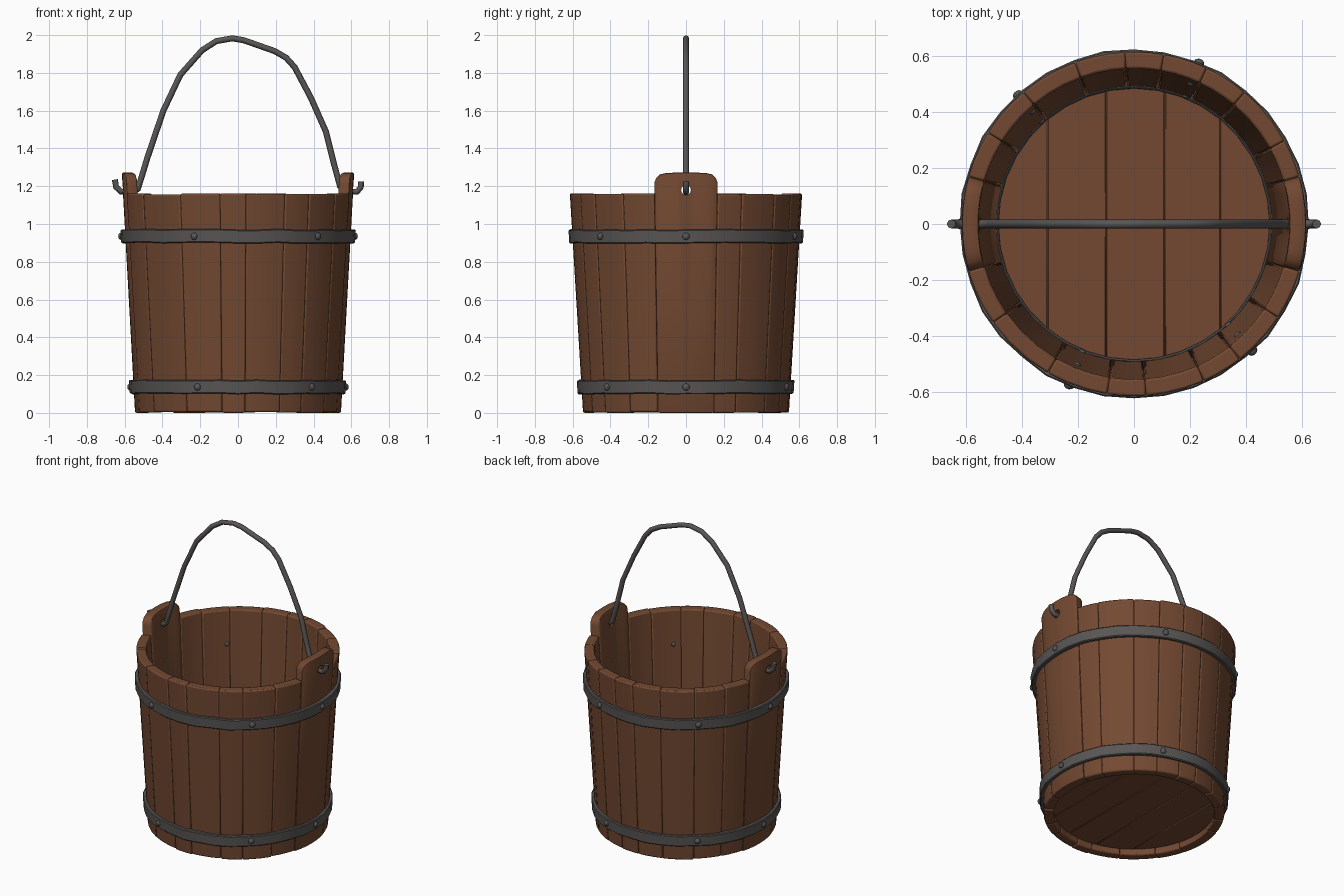
import bpy, bmesh, random
from math import sin, cos, radians
from mathutils import Matrix

random.seed(4)
if "Cube" in bpy.data.objects:
    bpy.data.objects.remove(bpy.data.objects["Cube"])


def material(name, rgb):
    m = bpy.data.materials.new(name)
    m.use_nodes = True
    m.diffuse_color = (*rgb, 1)
    m.node_tree.nodes["Principled BSDF"].inputs["Base Color"].default_value = (*rgb, 1)
    return m


WOOD = material("brown wood", (0.17, 0.066, 0.031))
IRON = material("dark iron", (0.1, 0.093, 0.09))
RIM, THICK = 1.16, 0.06


def outer(z):
    """Outside radius of the tapered wall at height z."""
    return 0.545 + 0.07 * min(z, RIM) / RIM


def make(name, bm, mat, bevel=0, segments=2):
    bmesh.ops.recalc_face_normals(bm, faces=bm.faces)
    me = bpy.data.meshes.new(name)
    bm.to_mesh(me)
    bm.free()
    me.materials.append(mat)
    ob = bpy.data.objects.new(name, me)
    bpy.context.collection.objects.link(ob)
    if bevel:
        mod = ob.modifiers.new("worn edges", "BEVEL")
        mod.width, mod.segments = bevel, segments
        mod.limit_method, mod.angle_limit = "ANGLE", radians(40)
    return ob


def smooth(ob):
    bpy.ops.object.select_all(action="DESELECT")
    ob.select_set(True)
    bpy.context.view_layer.objects.active = ob
    bpy.ops.object.shade_smooth_by_angle(angle=radians(35))


def loft(rings, closed):
    """Skin a list of equal cross-sections; close into a loop or cap the ends."""
    bm = bmesh.new()
    loops = [[bm.verts.new(p) for p in ring] for ring in rings]
    n = len(loops[0])
    for a, b in zip(loops, loops[1:] + (loops[:1] if closed else [])):
        for i in range(n):
            j = (i + 1) % n
            bm.faces.new((a[i], a[j], b[j], b[i]))
    if not closed:
        bm.faces.new(loops[0])
        bm.faces.new(loops[-1])
    return bm


def section(deg, pairs):
    a = radians(deg)
    return [(r * cos(a), r * sin(a), z) for r, z in pairs]


def stave(name, columns, bottom, bevel):
    """Curved board; columns are (angle, top height)."""
    rings = []
    for deg, top in columns:
        r0, r1 = outer(bottom), outer(top)
        rings.append(section(deg, [(r0, bottom), (r1, top),
                                   (r1 - THICK, top), (r0 - THICK, bottom)]))
    return make(name, loft(rings, False), WOOD, bevel)


# Wall staves of uneven width between the two ears
seams = [[16, 29, 50, 65, 80, 93, 110, 130, 148, 164],
         [196, 215, 240, 261, 274, 294, 308, 327, 344]]
count = 0
for run in seams:
    for a, b in zip(run, run[1:]):
        count += 1
        top = RIM + random.uniform(-0.006, 0.003)
        cols = [(a + (b - a) * i / 3, top) for i in range(4)]
        smooth(stave(f"stave_{count:02d}", cols, random.uniform(0, 0.006), 0.008))

# Ear staves: tall boards with rounded shoulders and a hole for the handle
shape = [(-16, 1.22), (-15, 1.245), (-13, 1.263), (-10, 1.27), (-5, 1.272),
         (0, 1.272), (5, 1.272), (10, 1.27), (13, 1.263), (15, 1.245), (16, 1.22)]
for side, turn in (("left", 0), ("right", 180)):
    ear = stave(f"{side}_ear", [(d + turn, z) for d, z in shape], 0, 0.014)
    bm = bmesh.new()
    bmesh.ops.create_cone(bm, cap_ends=True, segments=14, radius1=0.026,
                          radius2=0.026, depth=0.4)
    bmesh.ops.rotate(bm, verts=bm.verts, matrix=Matrix.Rotation(radians(90), 3, "Y"))
    bmesh.ops.translate(bm, verts=bm.verts, vec=(0.6 * cos(radians(turn)), 0, 1.18))
    cutter = make("hole_cutter", bm, WOOD)
    cutter.hide_render = True
    mod = ear.modifiers.new("handle hole", "BOOLEAN")
    mod.operation, mod.object, mod.solver = "DIFFERENCE", cutter, "EXACT"
    bpy.ops.object.select_all(action="DESELECT")
    ear.select_set(True)
    bpy.context.view_layer.objects.active = ear
    for mod_name in [m.name for m in ear.modifiers]:
        bpy.ops.object.modifier_apply(modifier=mod_name)
    bpy.data.objects.remove(cutter)
    smooth(ear)

# Floor planks, trimmed to a disc
cuts = [-0.49, -0.31, -0.1, 0.11, 0.31, 0.49]
for k, (x0, x1) in enumerate(zip(cuts, cuts[1:])):
    rings = []
    for i in range(9):
        x = x0 + (x1 - x0) * i / 8
        y = max(0.25 - x * x, 0) ** 0.5
        rings.append([(x, -y, 0.045), (x, y, 0.045), (x, y, 0.095), (x, -y, 0.095)])
    smooth(make(f"floor_plank_{k + 1}", loft(rings, False), WOOD, 0.004, 1))


# Iron hoops, slightly uneven from hammering, with rivets through the wall
def hoop(name, z, half, out, inn, wobble):
    rings = []
    for i in range(36):
        d, h = random.uniform(-wobble, wobble), random.uniform(-wobble, wobble)
        lo, hi = z - half + h, z + half + h
        rings.append(section(i * 10, [(outer(lo) + out + d, lo), (outer(hi) + out + d, hi),
                                      (outer(hi) + inn, hi), (outer(lo) + inn, lo)]))
    smooth(make(name, loft(rings, True), IRON, 0.005, 1))


def rivet(name, deg, r, z, size):
    bm = bmesh.new()
    bmesh.ops.create_uvsphere(bm, u_segments=10, v_segments=6, radius=size)
    bmesh.ops.scale(bm, verts=bm.verts, vec=(0.7, 1, 1))
    bmesh.ops.transform(bm, verts=bm.verts, matrix=Matrix.Rotation(radians(deg), 4, "Z")
                        @ Matrix.Translation((r, 0, z)))
    smooth(make(name, bm, IRON))


for label, z in (("upper", 0.935), ("lower", 0.137)):
    hoop(f"{label}_hoop", z, 0.036, 0.02, -0.012, 0.003)
    for k, deg in enumerate((0, 68, 132, 180, 248, 313)):
        rivet(f"{label}_rivet_{k + 1}", deg, outer(z) + 0.02, z, 0.019)
        rivet(f"{label}_rivet_end_{k + 1}", deg, outer(z) - THICK, z, 0.014)

# Thin iron band where the floor meets the wall
hoop("floor_band", 0.105, 0.012, -THICK + 0.005, -THICK - 0.007, 0.002)

# Bent iron handle, hooked outward through both ears
path = [(-.652, 1.235), (-.645, 1.195), (-.62, 1.172), (-.56, 1.168), (-.53, 1.185),
        (-.51, 1.25), (-.48, 1.35), (-.395, 1.6), (-.305, 1.79), (-.19, 1.92),
        (-.115, 1.968), (-.03, 1.983), (.03, 1.973), (.195, 1.915), (.255, 1.88),
        (.3, 1.83), (.385, 1.67), (.465, 1.49), (.505, 1.33), (.54, 1.2),
        (.565, 1.172), (.63, 1.17), (.65, 1.195), (.652, 1.225)]
curve = bpy.data.curves.new("handle", "CURVE")
curve.dimensions = "3D"
curve.bevel_depth, curve.bevel_resolution = 0.016, 2
curve.use_fill_caps = True
spline = curve.splines.new("POLY")
spline.points.add(len(path) - 1)
for p, (x, z) in zip(spline.points, path):
    p.co = (x, 0, z, 1)
spline.use_smooth = True
curve.materials.append(IRON)
handle = bpy.data.objects.new("handle", curve)
bpy.context.collection.objects.link(handle)
